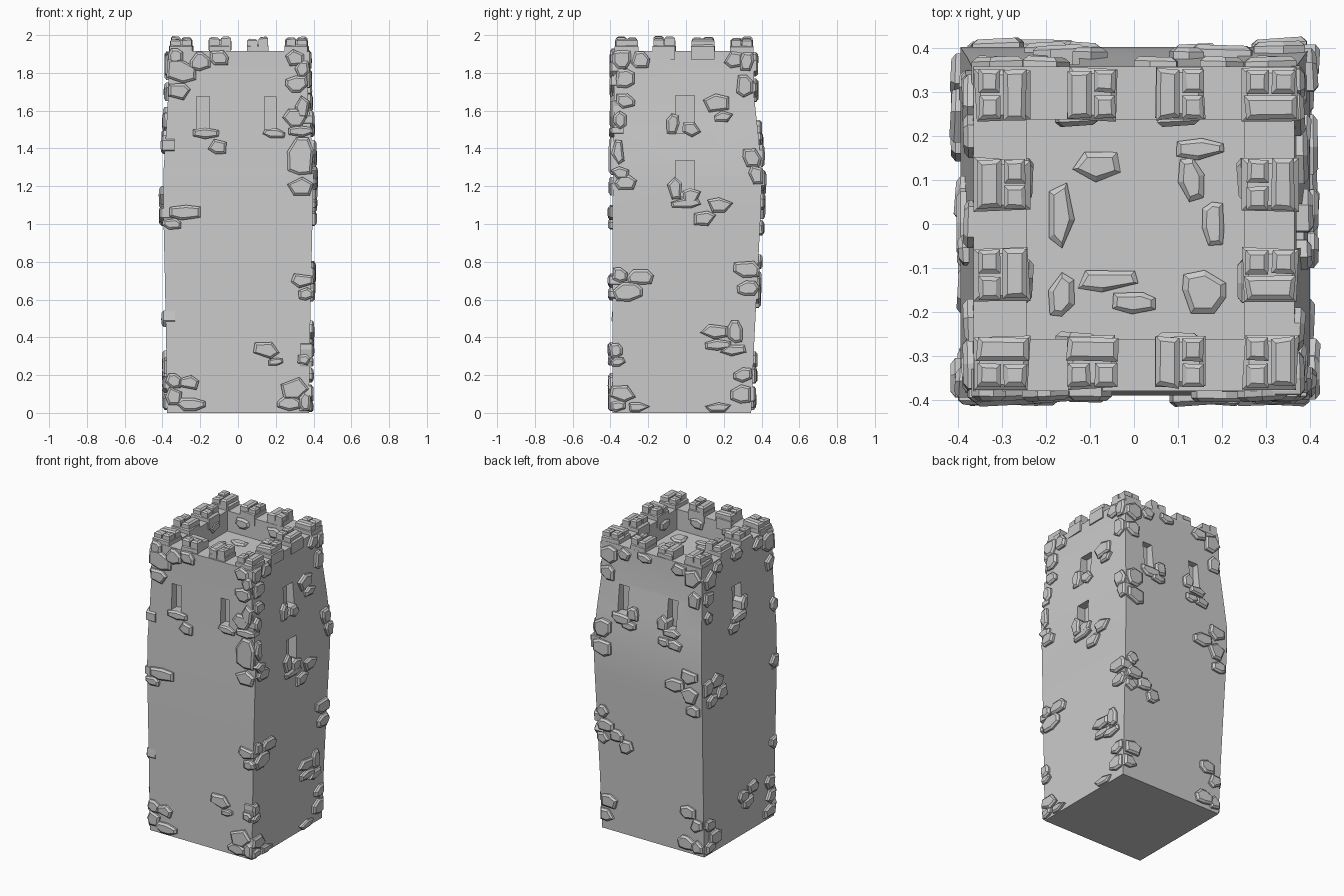
import bpy, bmesh, math, random
from mathutils import Vector
random.seed(7)

# Body levels: z, xmin, xmax, ymin, ymax
LEVELS = [(0, -.375, .375, -.39, .345), (.35, -.38, .38, -.39, .36), (.75, -.388, .388, -.39, .38),
          (1.05, -.395, .395, -.39, .395), (1.27, -.395, .4, -.385, .402), (1.5, -.38, .385, -.382, .38),
          (1.68, -.37, .37, -.38, .36), (1.915, -.365, .365, -.38, .358)]
FLOOR = 1.78


def bounds(z):
    for a, b in zip(LEVELS, LEVELS[1:]):
        if z <= b[0]:
            t = (z - a[0]) / (b[0] - a[0])
            return [a[i] + (b[i] - a[i]) * t for i in range(1, 5)]
    return LEVELS[-1][1:]


def finish(name, bm):
    bmesh.ops.recalc_face_normals(bm, faces=bm.faces)
    me = bpy.data.meshes.new(name)
    bm.to_mesh(me)
    bm.free()
    ob = bpy.data.objects.new(name, me)
    bpy.context.collection.objects.link(ob)
    return ob


def loft(bm, rings):
    vs = [[bm.verts.new(p) for p in r] for r in rings]
    n = len(vs[0])
    for a, b in zip(vs, vs[1:]):
        for i in range(n):
            bm.faces.new((a[i], a[(i + 1) % n], b[(i + 1) % n], b[i]))
    bm.faces.new(vs[0])
    bm.faces.new(vs[-1])


def rect(x0, x1, y0, y1, z):
    return [(x0, y0, z), (x1, y0, z), (x1, y1, z), (x0, y1, z)]


def stone(bm, p, u, v, n, w, h, out=.022, deep=.05, sides=None, jit=.22):
    """Irregular chamfered stone on a surface at p with normal n."""
    p, u, v, n = map(Vector, (p, u, v, n))
    k = sides or random.choice((5, 5, 6, 6, 7))
    start = math.pi / 4 if k == 4 else random.uniform(0, 6)
    pts = []
    for i in range(k):
        a = start + (i + random.uniform(-jit, jit)) * math.tau / k
        c, s = math.cos(a), math.sin(a)
        m = max(abs(c), abs(s)) ** (1 if k == 4 else .8)
        pts.append((c / m * w / 2, s / m * h / 2))
    inset = min(.013, w * .2, h * .2)
    fx, fy = 1 - 2 * inset / w, 1 - 2 * inset / h
    tilt = random.uniform(-.06, .06)
    ring = lambda d, sx, sy: [p + u * (a * sx) + v * (b * sy) + n * (d + tilt * a * (d > 0)) for a, b in pts]
    loft(bm, [ring(-deep, 1, 1), ring(out - inset * .8, 1, 1), ring(out, fx, fy)])


# Tower body with sunken roof floor
bm = bmesh.new()
rings = [rect(*l[1:], l[0]) for l in LEVELS]
rings += [rect(-.245, .25, -.262, .238, 1.915), rect(-.245, .25, -.262, .238, FLOOR)]
loft(bm, rings)
body = finish("tower_body", bm)

# Window slits cut into the walls: x, y, z, size x, size y, size z
bm = bmesh.new()
slits = [(-.185, -.39, 1.575, .07, .12, .2), (.17, -.39, 1.575, .06, .12, .2),
         (.2, .39, 1.56, .07, .14, .2), (-.16, .39, 1.56, .07, .14, .2),
         (.385, -.005, 1.58, .12, .1, .2), (.4, -.005, 1.24, .12, .1, .19), (-.385, 0, 1.58, .12, .09, .2)]
for x, y, z, a, b, c in slits:
    a, b, c = a / 2, b / 2, c / 2
    loft(bm, [rect(x - a, x + a, y - b, y + b, z - c), rect(x - a, x + a, y - b, y + b, z + c)])
cutter = finish("slit_cutter", bm)
cutter.hide_render = True
mod = body.modifiers.new("slits", "BOOLEAN")
mod.object, mod.operation, mod.solver = cutter, "DIFFERENCE", "EXACT"
bpy.context.view_layer.objects.active = body
body.select_set(True)
bpy.ops.object.modifier_apply(modifier="slits")
bpy.data.objects.remove(cutter)
bpy.ops.object.shade_smooth_by_angle(angle=math.radians(30))

# Wall stones: position along wall, height, width, stone height
front = [(-.30, 1.81, .16, .13), (-.31, 1.70, .12, .09), (-.20, 1.86, .11, .1), (-.1, 1.88, .1, .08),
         (-.33, 1.89, .08, .08), (.30, 1.88, .10, .09), (.31, 1.74, .12, .09), (.34, 1.82, .08, .09),
         (.34, 1.62, .08, .12), (.30, 1.56, .13, .1), (.19, 1.48, .12, .05), (.33, 1.49, .13, .06),
         (.33, 1.36, .14, .2), (.33, 1.2, .14, .1), (-.17, 1.48, .14, .06), (-.11, 1.41, .1, .08),
         (-.28, 1.06, .17, .08), (-.35, 1.0, .1, .06), (.34, .70, .12, .08), (.36, .63, .08, .07),
         (.15, .33, .14, .09), (.2, .27, .08, .04), (.35, .28, .07, .06), (-.34, .17, .09, .08),
         (-.26, .16, .11, .08), (-.34, .09, .09, .1), (-.25, .045, .16, .07), (.3, .13, .15, .12),
         (.27, .05, .13, .08), (.355, .06, .06, .1)]
right = [(-.34, 1.87, .1, .1), (-.24, 1.87, .1, .09), (-.32, 1.77, .1, .1), (-.32, 1.65, .1, .08),
         (-.35, 1.55, .07, .1), (-.36, 1.38, .07, .13), (-.36, 1.27, .1, .07), (-.32, 1.22, .12, .08),
         (.25, 1.87, .1, .09), (.32, 1.86, .08, .1), (.31, 1.73, .09, .12), (.16, 1.64, .14, .1),
         (.2, 1.57, .1, .06), (.35, 1.35, .1, .1), (.37, 1.26, .08, .1), (-.07, 1.53, .07, .11),
         (.03, 1.5, .1, .08), (-.06, 1.19, .08, .12), (.03, 1.15, .1, .08), (.1, 1.03, .12, .08),
         (.18, 1.1, .14, .08), (0, 1.11, .16, .05), (-.35, .73, .08, .08), (-.24, .72, .14, .08),
         (-.31, .64, .16, .1), (.32, .76, .14, .09), (.33, .66, .12, .08), (.15, .43, .15, .08),
         (.26, .43, .08, .12), (.17, .36, .14, .06), (.25, .33, .14, .06)]
right += [(-.37, .33, .07, .08), (-.36, .27, .08, .05), (-.34, .1, .14, .09), (-.25, .03, .12, .05),
          (-.36, .035, .08, .06), (.3, .2, .1, .08), (.29, .1, .11, .1), (.17, .03, .14, .05)]
back = [(.2, 1.45, .14, .07), (.12, 1.5, .08, .09), (.14, 1.42, .1, .06), (-.1, 1.5, .08, .1),
        (-.17, 1.45, .12, .06), (-.2, 1.38, .1, .07), (-.12, 1.38, .09, .06), (.33, 1.36, .12, .12),
        (.33, 1.23, .13, .11), (.34, .8, .09, .08), (.32, .71, .12, .08), (.34, .62, .09, .08),
        (-.2, 1.12, .14, .09), (-.31, 1.2, .12, .1), (-.31, 1.08, .13, .11), (-.33, .98, .1, .08),
        (.31, .2, .12, .09), (.33, .1, .1, .08), (-.27, .28, .11, .09), (-.33, .2, .09, .09),
        (-.25, .07, .13, .09), (-.33, .06, .09, .09), (.31, 1.84, .12, .12), (.2, 1.87, .1, .08),
        (.32, 1.72, .1, .1), (-.31, 1.84, .12, .12), (-.2, 1.87, .11, .08), (-.32, 1.7, .09, .11),
        (.05, 1.88, .1, .06), (.17, .6, .1, .09), (.24, .66, .1, .08)]
left = [(.25, 1.15, .13, .1), (.2, 1.05, .12, .09), (.34, 1.13, .1, .1), (.3, 1.03, .1, .08),
        (-.35, 1.05, .09, .09), (0, 1.47, .15, .06), (-.06, 1.54, .07, .1), (.06, 1.42, .1, .07),
        (-.05, .26, .1, .08), (-.15, .29, .11, .08), (-.1, .2, .11, .08), (-.33, .25, .1, .09),
        (-.34, .15, .1, .09), (-.33, .06, .12, .08), (.24, .1, .12, .1), (.3, .2, .1, .08),
        (.29, .05, .1, .07), (-.32, 1.84, .12, .12), (-.22, 1.87, .1, .08), (-.34, 1.7, .09, .1),
        (.28, 1.82, .12, .12), (.3, 1.7, .1, .1), (.2, 1.87, .1, .08), (.31, 1.58, .08, .08),
        (-.36, .5, .07, .09), (0, 1.88, .11, .07), (-.36, 1.42, .07, .1)]
for name, side, rows in (("front", 2, front), ("right", 1, right), ("back", 3, back), ("left", 0, left)):
    bm = bmesh.new()
    for s, z, w, h in rows:
        b = bounds(z)
        sign = 1 if side in (1, 3) else -1
        if side < 2:
            s = max(b[2] - .015 + w / 2, min(b[3] + .015 - w / 2, s))
            stone(bm, (b[side], s, z), (0, 1, 0), (0, 0, 1), (sign, 0, 0), w, h)
        else:
            s = max(b[0] - .015 + w / 2, min(b[1] + .015 - w / 2, s))
            stone(bm, (s, b[side], z), (1, 0, 0), (0, 0, 1), (0, sign, 0), w, h)
    for v in bm.verts:
        v.co.z = max(v.co.z, 0)
    finish(name + "_wall_stones", bm)

# Roof floor slabs and a few stones on the inside of the parapet
X, Y, Z = (1, 0, 0), (0, 1, 0), (0, 0, 1)
bm = bmesh.new()
for x, y, w, h in [(-.085, .13, .11, .07), (.15, .17, .11, .05), (.13, .1, .06, .1), (.18, 0, .05, .1),
                   (-.165, .02, .06, .15), (-.165, -.16, .06, .1), (-.06, -.13, .14, .05),
                   (0, -.18, .1, .05), (.16, -.155, .1, .1)]:
    stone(bm, (x, y, FLOOR), X, Y, Z, w, h, .015, .02)
for s in (-.13, .1):
    stone(bm, (-.245, s, 1.86), Y, Z, X, .1, .07, .015)
    stone(bm, (.25, s, 1.86), Y, Z, (-1, 0, 0), .1, .07, .015)
    stone(bm, (s, .238, 1.86), X, Z, (0, -1, 0), .1, .07, .015)
    stone(bm, (s, -.262, 1.86), X, Z, Y, .1, .07, .015)
finish("roof_floor_stones", bm)

# Merlons: one long block with two small ones beside it, around the parapet
bm = bmesh.new()
for i, x in enumerate((-.3, -.095, .105, .31)):
    for j, y in enumerate((.295, .09, -.115, -.315)):
        if i in (1, 2) and j in (1, 2):
            continue
        d = random.choice((-1, 1))
        wide = .13 if i in (0, 3) else .115
        stone(bm, (x, y, 1.9), X, Y, Z, wide, .125, .05, .03, 4, .05)
        block = lambda cx, cy, w, h, top: stone(bm, (x + cx, y + cy, 1.93), X, Y, Z, w, h, top - 1.93, .01, 4, .05)
        if random.random() < .5:
            block(d * .029, 0, .055, .12, 1.98)
            for e in (-1, 1):
                block(-d * .029, e * .03, .05, .055, random.uniform(1.975, 1.995))
        else:
            block(0, d * .03, .12, .056, 1.98)
            for e in (-1, 1):
                block(e * .03, -d * .028, .055, .055, random.uniform(1.975, 1.995))
for v in bm.verts:
    v.co.z = min(v.co.z, 2)
finish("merlons", bm)
